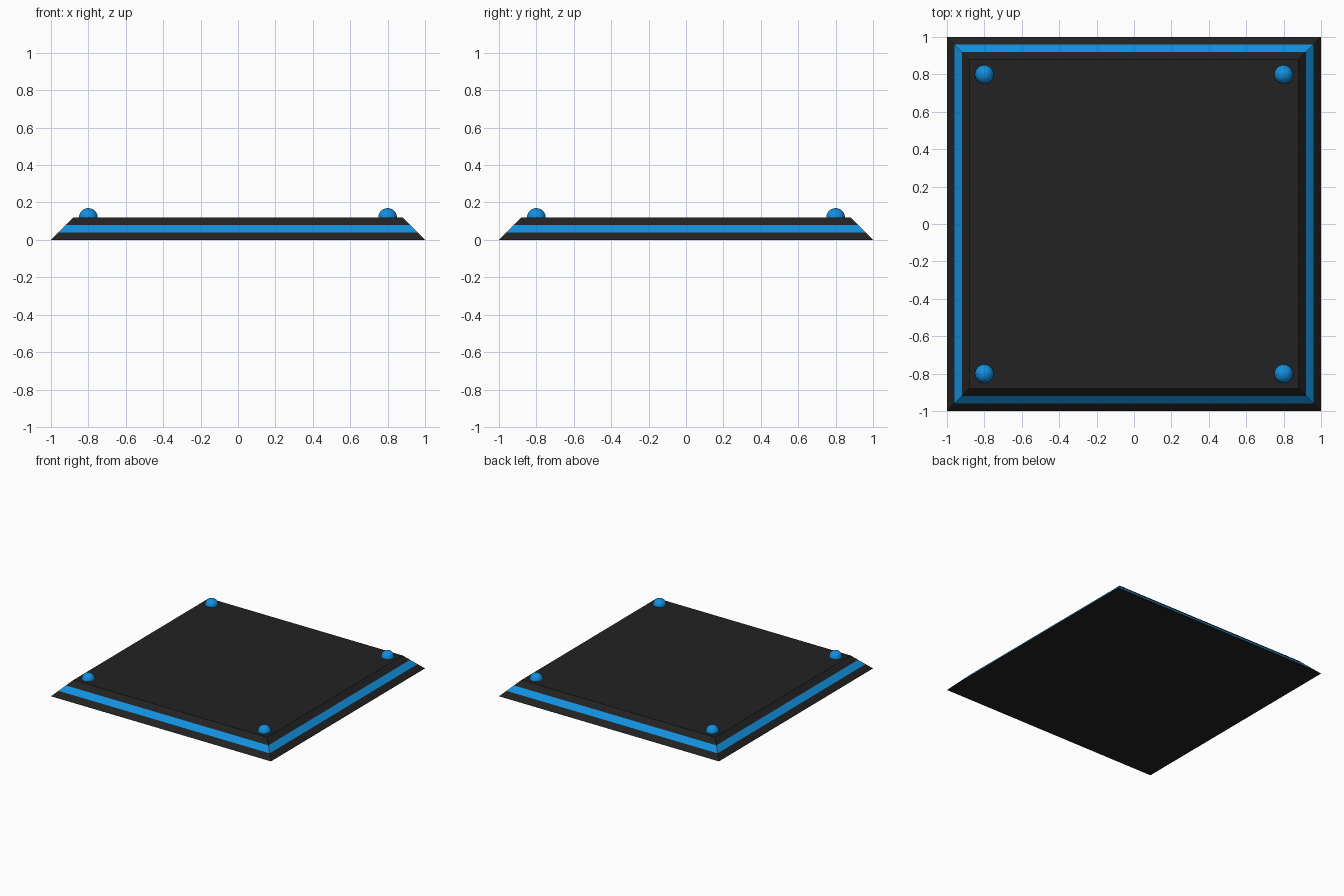
import bpy
import bmesh

cube = bpy.data.objects.get("Cube")
if cube:
    bpy.data.objects.remove(cube, do_unlink=True)


def make_material(name, color):
    mat = bpy.data.materials.new(name)
    mat.use_nodes = True
    mat.diffuse_color = color
    bsdf = next(n for n in mat.node_tree.nodes if n.type == 'BSDF_PRINCIPLED')
    bsdf.inputs["Base Color"].default_value = color
    return mat


def add_object(name, bm, materials):
    mesh = bpy.data.meshes.new(name)
    bm.to_mesh(mesh)
    bm.free()
    for mat in materials:
        mesh.materials.append(mat)
    obj = bpy.data.objects.new(name, mesh)
    bpy.context.collection.objects.link(obj)
    return obj


charcoal = make_material("charcoal", (0.016, 0.016, 0.016, 1))
blue = make_material("bright blue", (0.006, 0.28, 0.74, 1))

TOP = 0.12
STEP = TOP / 3

# Sloped square slab: three stacked tiers, each wall leaning in at 45 degrees
bm = bmesh.new()
rings = []
for i in range(4):
    z = i * STEP
    h = 1 - z
    rings.append([bm.verts.new((x * h, y * h, z))
                  for x, y in ((-1, -1), (1, -1), (1, 1), (-1, 1))])
bm.faces.new(rings[0][::-1])
bm.faces.new(rings[-1])
for tier, (low, high) in enumerate(zip(rings, rings[1:])):
    for k in range(4):
        n = (k + 1) % 4
        wall = bm.faces.new((low[k], low[n], high[n], high[k]))
        wall.material_index = 1 if tier == 1 else 0  # middle tier is the stripe
add_object("base_plate", bm, [charcoal, blue])

# Faceted half-sphere studs near the four corners
for side, x in (("right", -0.8), ("left", 0.8)):
    for end, y in (("front", -0.8), ("back", 0.8)):
        bm = bmesh.new()
        bmesh.ops.create_uvsphere(bm, u_segments=24, v_segments=12, radius=0.05)
        below = [v for v in bm.verts if v.co.z < -0.001]
        bmesh.ops.delete(bm, geom=below, context='VERTS')
        stud = add_object(f"{end}_{side}_stud", bm, [blue])
        stud.location = (x, y, TOP)
